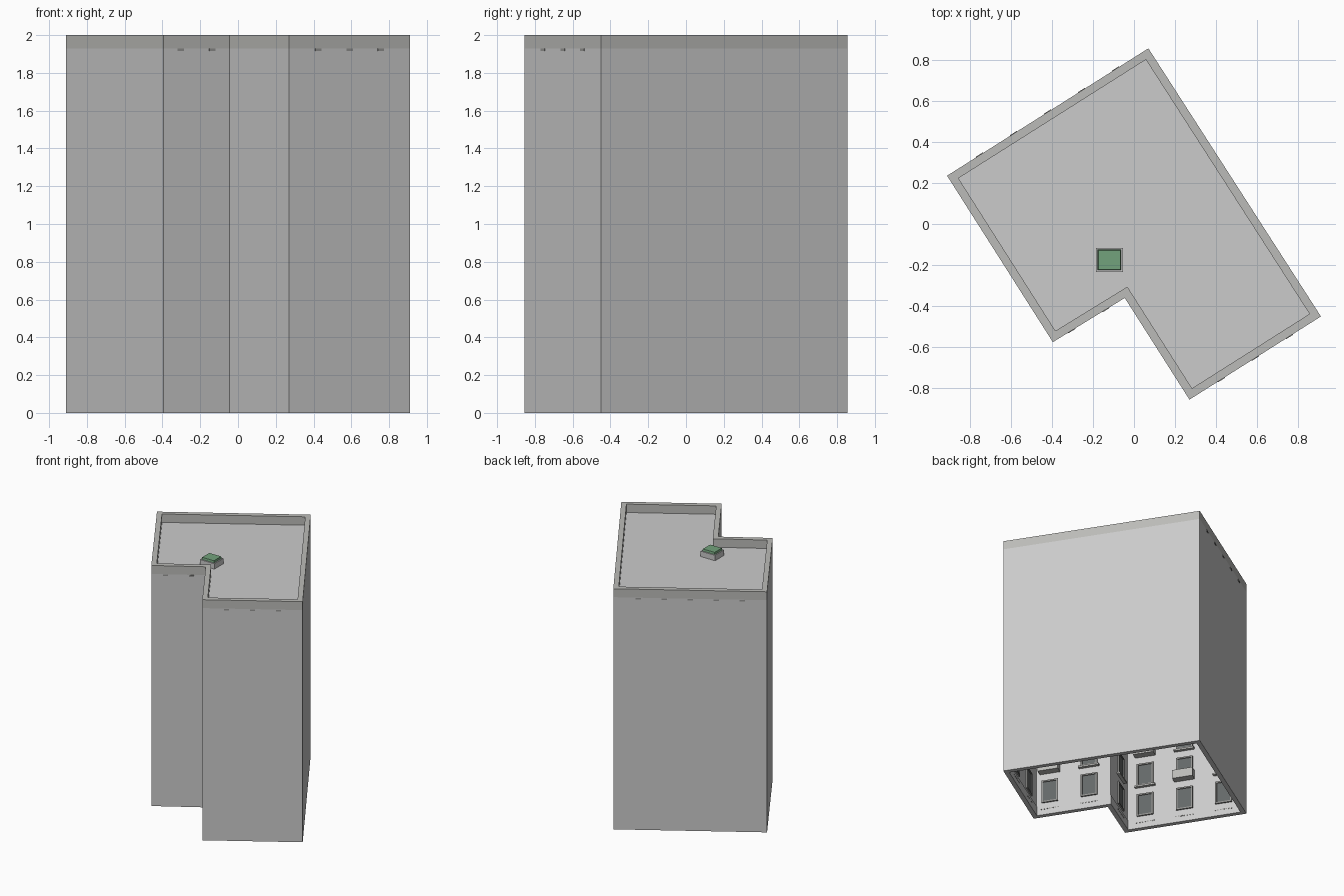
import bpy, bmesh
from mathutils import Vector

if "Cube" in bpy.data.objects:
    bpy.data.objects.remove(bpy.data.objects["Cube"])

# Footprint, counter-clockwise
FOOT = [Vector(p) for p in ((0.27, -0.855), (0.91, -0.45), (0.07, 0.855),
                            (-0.91, 0.235), (-0.395, -0.575), (-0.045, -0.36))]
ROOF_Z, TOP_Z, PLINTH_Z = 1.93, 2.0, 0.08
WALL_T, FLOORS = 0.03, 7
N = len(FOOT)


def material(name, rgb):
    m = bpy.data.materials.new(name)
    m.diffuse_color = (*rgb, 1)
    m.use_nodes = True
    m.node_tree.nodes["Principled BSDF"].inputs["Base Color"].default_value = m.diffuse_color
    return m


DARK = material("parapet_grey", (0.5, 0.5, 0.48))
PLINTH = material("plinth_grey", (0.7, 0.7, 0.67))
FRAME = material("frame_grey", (0.3, 0.3, 0.29))
GLASS = material("glass_grey", (0.13, 0.14, 0.14))
GREEN = material("skylight_green", (0.17, 0.36, 0.2))


def finish(name, bm, mat=None):
    bmesh.ops.recalc_face_normals(bm, faces=bm.faces)
    me = bpy.data.meshes.new(name)
    bm.to_mesh(me)
    bm.free()
    if mat:
        me.materials.append(mat)
    ob = bpy.data.objects.new(name, me)
    bpy.context.collection.objects.link(ob)
    return ob


def edge_dirs(i):
    u = (FOOT[(i + 1) % N] - FOOT[i]).normalized()
    return u, Vector((-u.y, u.x))


def inset(d):
    # Mitred inward offset of the footprint
    out = []
    for i, p in enumerate(FOOT):
        a, b = edge_dirs(i - 1)[1], edge_dirs(i)[1]
        out.append(p + (a + b) * d / (1 + a.dot(b)))
    return out


def ring(name, d0, d1, z0, z1, mat=None):
    # Hollow band following the footprint
    bm = bmesh.new()
    loops = [[bm.verts.new((p.x, p.y, z)) for p in inset(d)]
             for d, z in ((d0, z0), (d0, z1), (d1, z1), (d1, z0))]
    for k in range(4):
        a, b = loops[k], loops[(k + 1) % 4]
        for i in range(N):
            j = (i + 1) % N
            bm.faces.new((a[i], a[j], b[j], b[i]))
    return finish(name, bm, mat)


def wall_box(bm, i, s0, s1, d0, d1, z0, z1):
    # Box on wall i: s along the wall, d inward from the outer face
    u, n = edge_dirs(i)
    quad = [FOOT[i] + u * s + n * d for s, d in ((s0, d0), (s1, d0), (s1, d1), (s0, d1))]
    lo = [bm.verts.new((p.x, p.y, z0)) for p in quad]
    hi = [bm.verts.new((p.x, p.y, z1)) for p in quad]
    bm.faces.new(lo)
    bm.faces.new(hi)
    for k in range(4):
        j = (k + 1) % 4
        bm.faces.new((lo[k], lo[j], hi[j], hi[k]))


# Shell: plinth, walls, parapet
ring("plinth", 0, WALL_T + 0.006, 0, PLINTH_Z, PLINTH)
ring("walls", 0, WALL_T, PLINTH_Z, ROOF_Z)
ring("parapet", 0, 0.04, ROOF_Z, TOP_Z, DARK)

# Flat roof
bm = bmesh.new()
face = bm.faces.new([bm.verts.new((p.x, p.y, ROOF_Z)) for p in inset(WALL_T)])
roof = finish("roof", bm)

# Windows, sills and balconies on the inner face of the walls
frames, panes, sills, balconies = (bmesh.new() for _ in range(4))
vents, grilles = bmesh.new(), bmesh.new()
W = WALL_T
for i in range(N):
    length = (FOOT[(i + 1) % N] - FOOT[i]).length
    count = max(1, int(length / 0.31 + 0.3))
    for k in range(count):
        c = length / 2 + (k - (count - 1) / 2) * 0.31
        for f in range(FLOORS):
            z0 = 0.105 + f * 0.262
            z1, h = z0 + 0.19, 0.065
            for a, b, lo, hi in ((-h, -h + .012, z0, z1), (h - .012, h, z0, z1),
                                 (-h, h, z0, z0 + .012), (-h, h, z1 - .012, z1)):
                wall_box(frames, i, c + a, c + b, W, W + 0.012, lo, hi)
            wall_box(panes, i, c - h + .01, c + h - .01, W, W + 0.005, z0 + .01, z1 - .01)
            if f and (k + f) % 2 == 0:
                # balcony: slab, front and side panels
                wall_box(balconies, i, c - .08, c + .08, W, W + .06, z0 - .012, z0)
                wall_box(balconies, i, c - .08, c + .08, W + .052, W + .06, z0, z0 + .06)
                for s in (-.08, .072):
                    wall_box(balconies, i, c + s, c + s + .008, W, W + .052, z0, z0 + .06)
            elif f:
                wall_box(sills, i, c - .08, c + .08, W, W + .025, z0 - .014, z0)
        # row of small grilles in the plinth
        for g in range(-3, 4):
            wall_box(grilles, i, c + g * .022 - .006, c + g * .022 + .006,
                     W + .006, W + .008, .045, .053)
    # vent slots just under the parapet on the short sides
    if i in (0, 2, 4):
        n = int(length / 0.196)
        for k in range(n):
            s = length / 2 + (k - (n - 1) / 2) * 0.196
            wall_box(vents, i, s - .02, s + .02, -.003, .01, 1.915, 1.928)

finish("window_frames", frames, FRAME)
finish("window_panes", panes, GLASS)
finish("window_sills", sills, DARK)
finish("balconies", balconies, DARK)
finish("plinth_grilles", grilles, FRAME)
finish("parapet_vents", vents, FRAME)


# Roof skylight: curb with a bevelled green pane on top
def frustum(name, cx, cy, z0, z1, bottom, top, mat=None):
    bm = bmesh.new()
    bmesh.ops.create_cube(bm, size=1)
    for v in bm.verts:
        w, d = top if v.co.z > 0 else bottom
        v.co = (cx + v.co.x * w, cy + v.co.y * d, z1 if v.co.z > 0 else z0)
    return finish(name, bm, mat)


frustum("skylight_curb", -0.12, -0.175, ROOF_Z, 1.975, (0.132, 0.118), (0.132, 0.118))
frustum("skylight_pane", -0.12, -0.175, 1.975, 1.992, (0.114, 0.1), (0.108, 0.094), GREEN)
